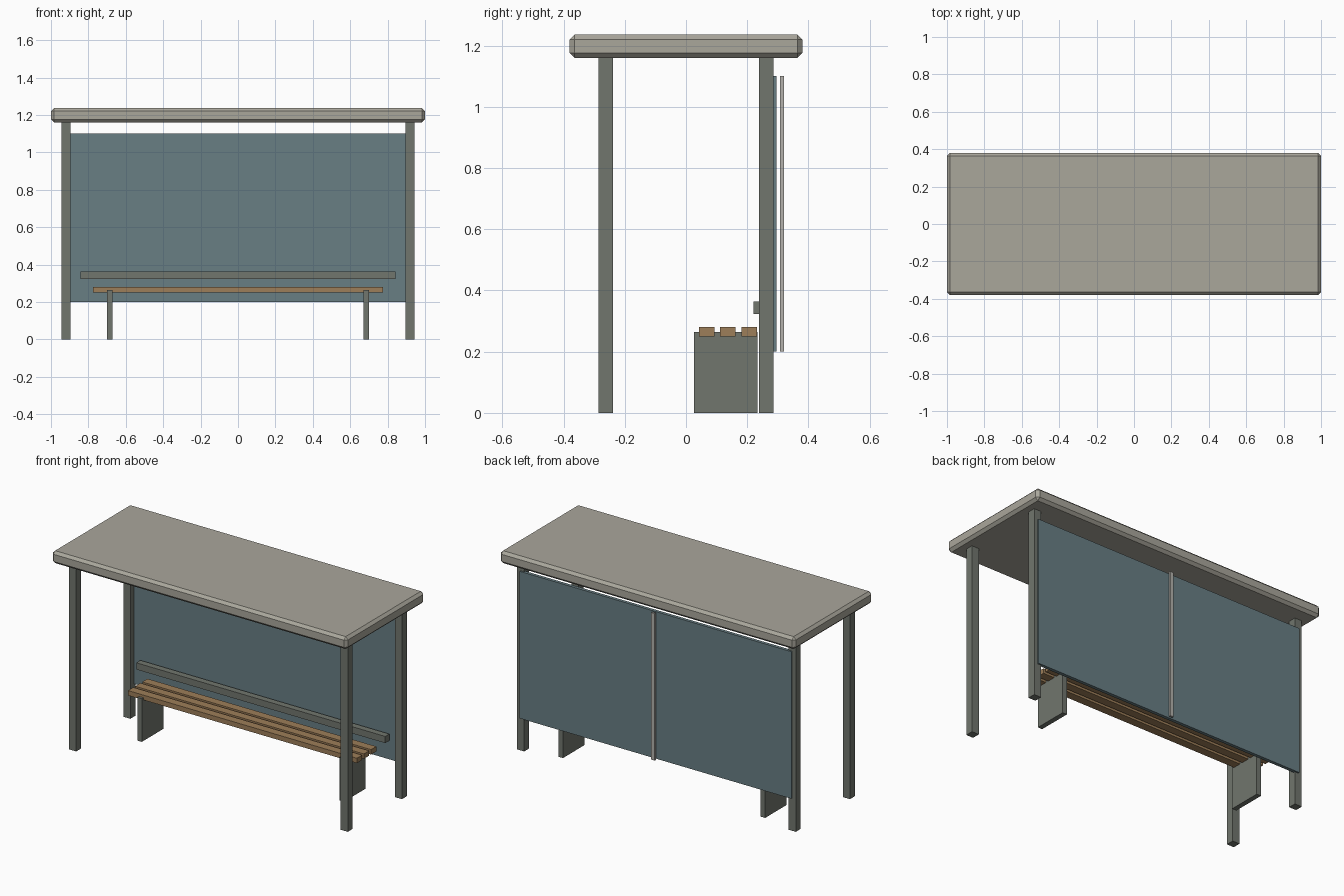
import bpy

if "Cube" in bpy.data.objects:
    bpy.data.objects.remove(bpy.data.objects["Cube"])


def material(name, rgb):
    m = bpy.data.materials.new(name)
    m.diffuse_color = (*rgb, 1.0)
    m.use_nodes = True
    m.node_tree.nodes["Principled BSDF"].inputs["Base Color"].default_value = m.diffuse_color
    return m


ROOF = material("pale_stone", (0.40, 0.385, 0.33))
METAL = material("grey_green_metal", (0.165, 0.18, 0.155))
GLASS = material("blue_grey_panel", (0.14, 0.21, 0.23))
WOOD = material("wood", (0.34, 0.21, 0.10))
TRIM = material("light_metal", (0.46, 0.45, 0.42))


def box(name, x, y, z, mat):
    """Box from (min, max) ranges on each axis."""
    ranges = (x, y, z)
    bpy.ops.mesh.primitive_cube_add(size=1, location=[(a + b) / 2 for a, b in ranges])
    ob = bpy.context.object
    ob.name = name
    ob.scale = [b - a for a, b in ranges]
    bpy.ops.object.transform_apply(location=False, rotation=False, scale=True)
    ob.data.materials.append(mat)
    return ob


def around(c, width):
    return (c - width / 2, c + width / 2)


# Roof slab with chamfered edges
roof = box("roof", (-1, 1), (-0.38, 0.38), (1.16, 1.236), ROOF)
bevel = roof.modifiers.new("chamfer", "BEVEL")
bevel.width = 0.016
bevel.segments = 1

# Four corner posts and two bench supports
for side, s in (("left", -1), ("right", 1)):
    for end, y in (("front", -0.262), ("back", 0.262)):
        box(f"{end}_{side}_post", around(0.92 * s, 0.048), around(y, 0.048), (0, 1.16), METAL)
    box(f"{side}_bench_support", around(0.685 * s, 0.03), (0.026, 0.234), (0, 0.264), METAL)

# Back panel and its upright strip
box("back_panel", (-0.92, 0.92), (0.275, 0.295), (0.2, 1.1), GLASS)
box("back_panel_strip", around(0, 0.024), (0.307, 0.32), (0.2, 1.1), TRIM)

# Bench slats and back rail
for i in range(3):
    box(f"bench_slat_{i + 1}", (-0.775, 0.775), around(0.068 + 0.069 * i, 0.051), (0.25, 0.28), WOOD)
box("back_rail", (-0.843, 0.843), (0.22, 0.26), (0.323, 0.364), METAL)
